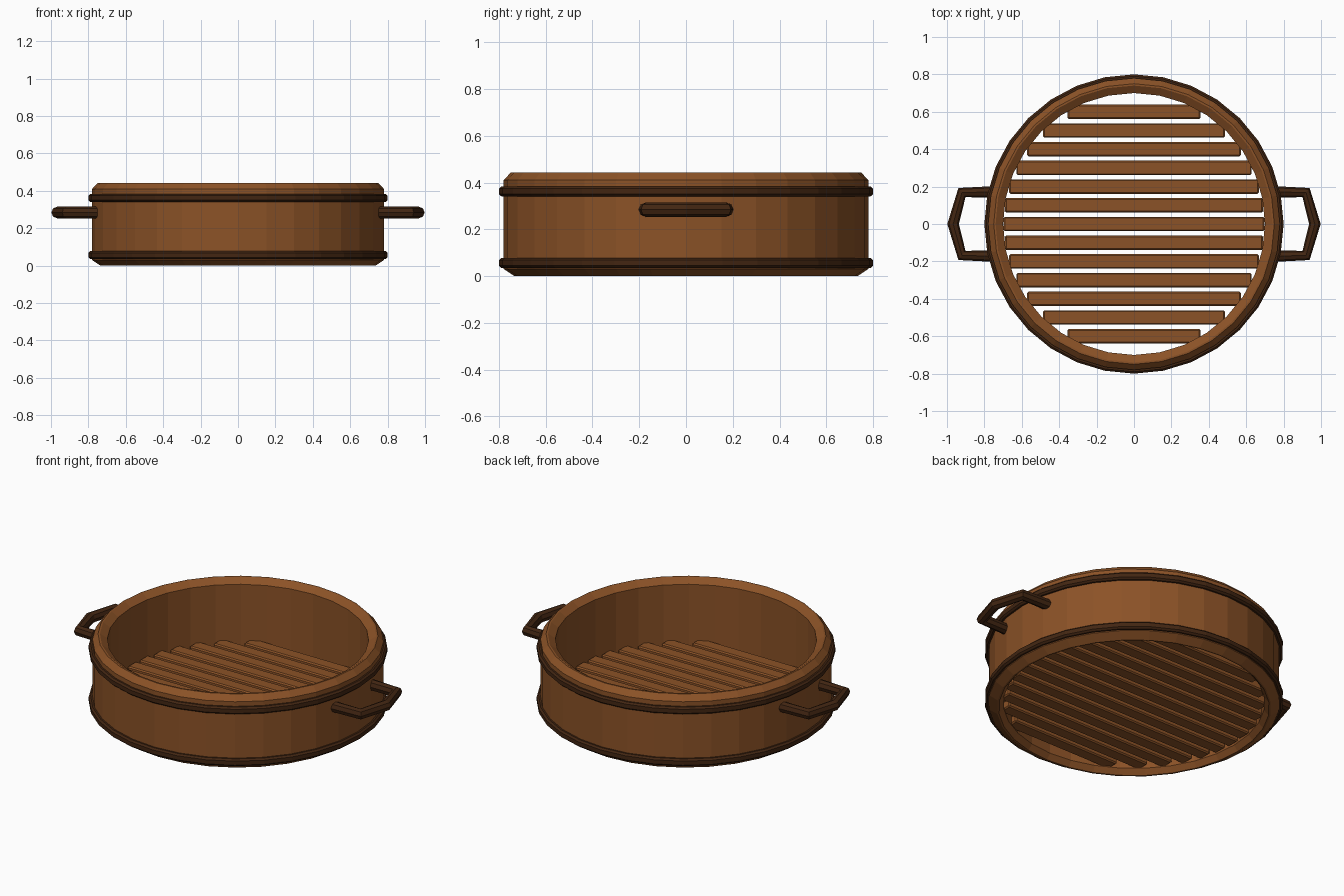
import bpy, bmesh, math

if "Cube" in bpy.data.objects:
    bpy.data.objects.remove(bpy.data.objects["Cube"])

SIDES = 32


def material(name, rgb):
    m = bpy.data.materials.new(name)
    m.diffuse_color = (*rgb, 1)
    m.use_nodes = True
    m.node_tree.nodes["Principled BSDF"].inputs["Base Color"].default_value = m.diffuse_color
    return m


wood = material("warm_brown_wood", (0.26, 0.085, 0.02))
dark = material("dark_brown_wood", (0.055, 0.019, 0.006))


def add_mesh(name, bm, mat):
    bmesh.ops.recalc_face_normals(bm, faces=bm.faces)
    me = bpy.data.meshes.new(name)
    bm.to_mesh(me)
    bm.free()
    me.materials.append(mat)
    ob = bpy.data.objects.new(name, me)
    bpy.context.collection.objects.link(ob)
    return ob


def lathe(name, profile, mat):
    """Spin a closed (radius, z) profile into a ring."""
    bm = bmesh.new()
    rings = []
    for i in range(SIDES):
        a = 2 * math.pi * i / SIDES
        rings.append([bm.verts.new((r * math.cos(a), r * math.sin(a), z)) for r, z in profile])
    n = len(profile)
    for i in range(SIDES):
        p, q = rings[i], rings[(i + 1) % SIDES]
        for j in range(n):
            k = (j + 1) % n
            bm.faces.new((p[j], q[j], q[k], p[k]))
    return add_mesh(name, bm, mat)


# Round wall with ridged rim and foot
lathe("basket_wall", [(0.735, 0), (0.78, 0.03), (0.78, 0.41), (0.75, 0.442),
                      (0.74, 0.442), (0.70, 0.415), (0.70, 0.03), (0.725, 0)], wood)

# Two dark hoops
for name, z in (("lower_band", 0.056), ("upper_band", 0.362)):
    lathe(name, [(0.77, z - 0.021), (0.79, z - 0.021), (0.80, z - 0.012),
                 (0.80, z + 0.012), (0.79, z + 0.021), (0.77, z + 0.021)], dark)

# Floor slats cut to the circle
for i in range(-6, 7):
    y = i * 0.1
    half = math.sqrt(0.697 ** 2 - y * y)
    bm = bmesh.new()
    bmesh.ops.create_cube(bm, size=1)
    for v in bm.verts:
        v.co = (v.co.x * 2 * half, y + v.co.y * 0.077, 0.06 + v.co.z * 0.05)
    bmesh.ops.bevel(bm, geom=list(bm.edges), offset=0.007, segments=1, affect='EDGES')
    add_mesh(f"floor_slat_{i + 7}", bm, wood)

# Side handles: octagonal bar along a bent path
for name, s in (("right_handle", 1), ("left_handle", -1)):
    cu = bpy.data.curves.new(name + "_path", 'CURVE')
    cu.dimensions = '3D'
    cu.bevel_depth = 0.031
    cu.bevel_resolution = 2
    cu.use_fill_caps = True
    path = [(0.74, 0.172), (0.92, 0.168), (0.967, 0), (0.92, -0.168), (0.74, -0.172)]
    sp = cu.splines.new('POLY')
    sp.points.add(len(path) - 1)
    for p, (x, y) in zip(sp.points, path):
        p.co = (s * x, y, 0.284, 1)
    sp.use_smooth = False
    tmp = bpy.data.objects.new(name + "_path", cu)
    bpy.context.collection.objects.link(tmp)
    bpy.context.view_layer.update()
    me = bpy.data.meshes.new_from_object(tmp.evaluated_get(bpy.context.evaluated_depsgraph_get()))
    bm = bmesh.new()
    bm.from_mesh(me)
    bmesh.ops.remove_doubles(bm, verts=bm.verts, dist=0.0001)
    for f in bm.faces:
        f.smooth = False
        f.material_index = 0
    add_mesh(name, bm, dark)
    bpy.data.objects.remove(tmp)
